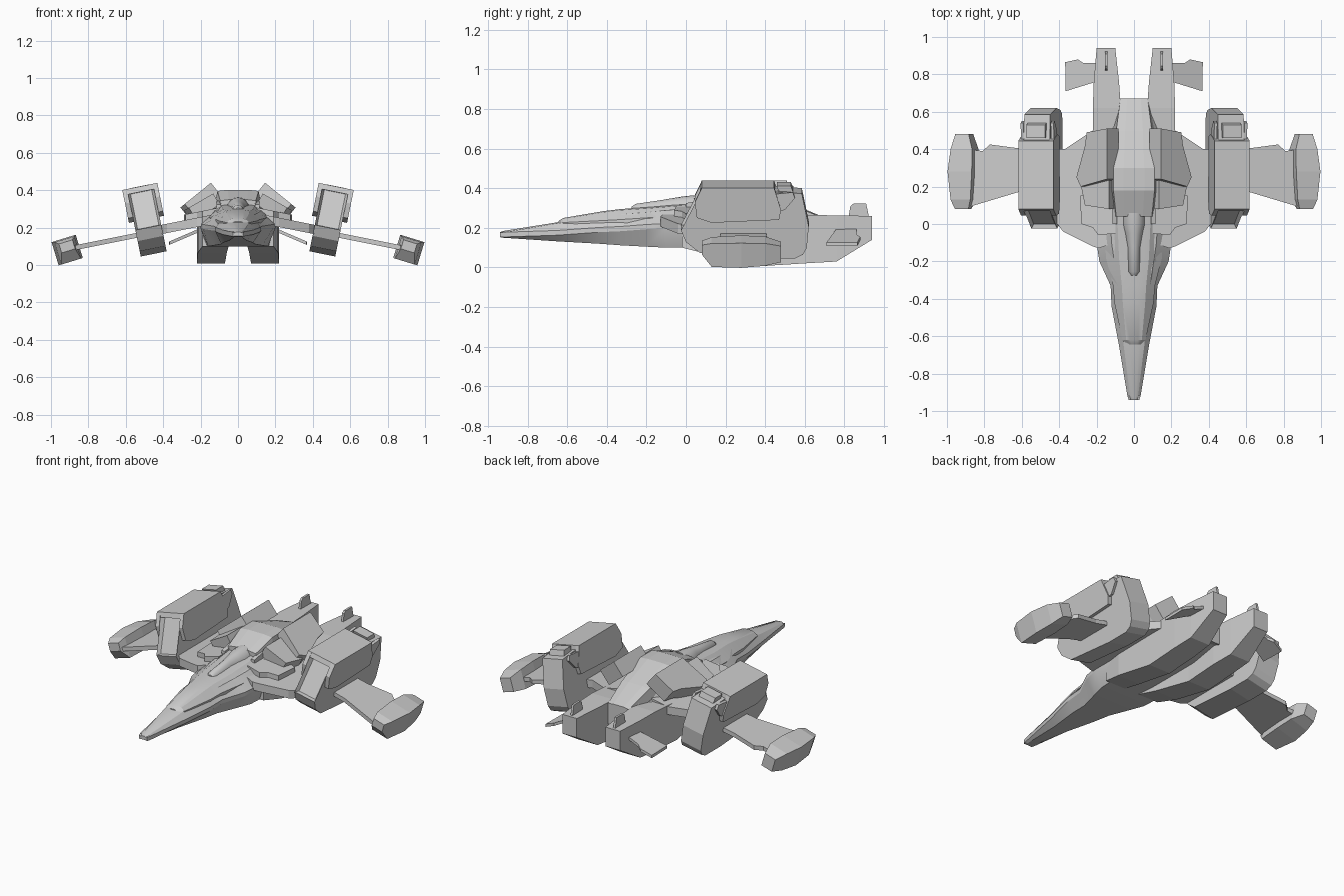
import bpy, bmesh, math
from mathutils import Matrix, Vector


def finish(name, bm, mirror=False, smooth=0, tilt=None):
    # tilt = (degrees, x, z): roll the part around a lengthwise axis
    if tilt:
        c = Vector((tilt[1], 0, tilt[2]))
        bmesh.ops.rotate(bm, verts=bm.verts, cent=c,
                         matrix=Matrix.Rotation(math.radians(tilt[0]), 3, 'Y'))
    me = bpy.data.meshes.new(name)
    bm.to_mesh(me)
    bm.free()
    ob = bpy.data.objects.new(name, me)
    bpy.context.collection.objects.link(ob)
    if mirror:
        ob.modifiers.new("mirror", 'MIRROR').use_mirror_merge = False
    if smooth:
        bpy.ops.object.select_all(action='DESELECT')
        ob.select_set(True)
        bpy.context.view_layer.objects.active = ob
        bpy.ops.object.shade_smooth_by_angle(angle=math.radians(smooth))
    return ob


def skin(rings):
    # closed solid through a list of equal-length rings
    bm = bmesh.new()
    vs = [[bm.verts.new(p) for p in r] for r in rings]
    n = len(rings[0])
    sides = []
    for a, b in zip(vs, vs[1:]):
        for i in range(n):
            j = (i + 1) % n
            sides.append(bm.faces.new((a[i], a[j], b[j], b[i])))
    bm.faces.new(vs[0])
    bm.faces.new(vs[-1])
    bmesh.ops.recalc_face_normals(bm, faces=bm.faces)
    return bm, sides


def box_loft(name, secs, **kw):
    # sections: y, x0, x1, z0, z1
    rings = [[(a, y, c), (b, y, c), (b, y, d), (a, y, d)] for y, a, b, c, d in secs]
    return finish(name, skin(rings)[0], **kw)


def hull(name, secs, **kw):
    # sections: y, bottom z, bottom half width, middle z, middle half width, top z, top half width
    rings = []
    for y, zb, wb, zm, wm, zt, wt in secs:
        half = [(wb, zb), (wm, zm - .012), (wm, zm + .012), (wt, zt - .006), (wt * .5, zt)]
        rings.append([(x, y, z) for x, z in half] + [(-x, y, z) for x, z in reversed(half)])
    return finish(name, skin(rings)[0], **kw)


def side_prism(name, pts, x0, x1, insets=(), **kw):
    # y,z profile extruded across x, with optional recessed edge faces
    bm, sides = skin([[(x, y, z) for y, z in pts] for x in (x0, x1)])
    for i in insets:
        bmesh.ops.inset_region(bm, faces=[sides[i]], thickness=.018, depth=-.022)
    return finish(name, bm, **kw)


def plate(name, pts, z0, slope, t, **kw):
    # x,y outline with thickness t, sloping along x
    rings = [[(x, y, z0 + slope * x + d) for x, y in pts] for d in (-t / 2, t / 2)]
    return finish(name, skin(rings)[0], **kw)


# Fuselage and raised canopy deck
hull("fuselage", [
    (-.94, .155, .015, .165, .028, .178, .018),
    (-.92, .150, .020, .166, .035, .185, .022),
    (-.65, .132, .045, .175, .080, .228, .055),
    (-.44, .120, .080, .190, .120, .262, .075),
    (-.33, .112, .090, .195, .125, .275, .085),
    (-.20, .105, .130, .205, .185, .285, .105),
    (-.10, .100, .160, .210, .200, .295, .120),
    (.10, .100, .170, .215, .200, .310, .130),
    (.45, .110, .130, .210, .180, .300, .110),
    (.67, .150, .070, .200, .075, .260, .070)], smooth=25)
hull("canopy", [
    (-.645, .20, .020, .215, .035, .234, .025),
    (-.62, .20, .045, .215, .062, .250, .042),
    (-.42, .20, .080, .225, .105, .284, .060),
    (-.33, .20, .085, .230, .112, .295, .065),
    (-.18, .20, .110, .240, .150, .305, .080),
    (.05, .20, .110, .250, .160, .325, .090)], smooth=25)

# Rounded dorsal hump
rings = []
for y, w, h in [(-.275, .018, .012), (-.255, .032, .026), (-.12, .038, .046),
                (-.05, .052, .058), (0, .065, .066), (.06, .065, .070)]:
    rings.append([(w * math.cos(math.pi * i / 10), y, .285 + (h + .01) * math.sin(math.pi * i / 10))
                  for i in range(11)])
finish("dorsal_hump", skin(rings)[0], smooth=40)

# Spine sloping down to the tail
hull("spine", [
    (.04, .22, .130, .28, .110, .350, .095),
    (.18, .22, .150, .28, .130, .402, .110),
    (.30, .22, .150, .28, .130, .402, .110),
    (.50, .18, .120, .26, .110, .335, .095),
    (.67, .13, .075, .20, .075, .265, .073)])

# Tilted shoulder blocks and wing root panels
plate("shoulder_block", [(.09, .24), (.27, .20), (.30, .25), (.24, .42), (.23, .49), (.09, .51)],
      .335, 0, .10, mirror=True, tilt=(39, .195, .335))
plate("front_shoulder_block", [(.10, .08), (.25, .10), (.28, .23), (.10, .26)],
      .305, 0, .07, mirror=True, tilt=(30, .195, .30))
plate("root_panel", [(.10, -.05), (.19, -.06), (.22, -.02), (.28, 0), (.29, .15), (.10, .2)],
      .31, -.2, .035, mirror=True)
box_loft("neck_rib", [(0, .09, .115, .25, .325), (.1, .09, .115, .25, .345)], mirror=True)

# Wings, inner and outer
plate("inner_wing", [(.10, -.10), (.19, -.13), (.22, -.12), (.38, -.04), (.41, 0),
                     (.50, .10), (.50, .40), (.37, .40), (.22, .50), (.10, .50)],
      .272, -.2, .05, mirror=True)
plate("outer_wing", [(.48, .18), (.62, .17), (.87, .095), (.89, .40), (.81, .39),
                     (.77, .425), (.62, .405), (.48, .41)],
      .267, -.2, .026, mirror=True)
box_loft("wingtip_pod", [
    (.08, .870, .945, .075, .125),
    (.13, .855, .965, .016, .140),
    (.28, .845, .980, .016, .146),
    (.40, .845, .965, .022, .140),
    (.48, .870, .945, .035, .120)], mirror=True, tilt=(17, .91, .078))

# Engine nacelles, tilted outwards, with recessed front intake
roll = (11.5, .4875, .24)
side_prism("engine_body", [(.085, .415), (-.025, .20), (.0, .14), (.07, .085), (.30, .065), (.40, .056),
                           (.55, .056), (.59, .075), (.61, .11), (.62, .22), (.585, .39), (.45, .40)],
           .417, .558, insets=(0,), mirror=True, tilt=roll)
side_prism("engine_cowl", [(.08, .424), (.045, .35), (.055, .27), (.13, .245), (.47, .26),
                           (.48, .31), (.445, .424)], .393, .417, mirror=True, tilt=roll)
side_prism("engine_outer_cowl", [(.08, .424), (.045, .35), (.055, .27), (.13, .245), (.47, .26),
                                 (.48, .31), (.445, .424)], .558, .584, mirror=True, tilt=roll)
side_prism("engine_roof", [(.08, .424), (.07, .395), (.45, .395), (.445, .424)],
           .417, .558, mirror=True, tilt=roll)
side_prism("engine_tail_block", [(.46, .425), (.53, .425), (.59, .25), (.50, .25)],
           .437, .538, mirror=True, tilt=roll)
for name, x in (("engine_outer_fin", .568), ("engine_inner_fin", .404)):
    side_prism(name, [(.44, .39), (.54, .40), (.55, .37), (.50, .31), (.46, .30)],
               x - .008, x + .008, mirror=True, tilt=roll)

# Twin tail booms with fins
box_loft("tail_boom", [
    (-.02, .05, .19, .10, .20),
    (.12, .06, .215, .065, .22),
    (.40, .07, .22, .008, .25),
    (.62, .07, .22, .022, .265),
    (.76, .08, .215, .03, .263),
    (.94, .10, .20, .14, .26)], mirror=True)
side_prism("tail_fin", [(.82, .25), (.83, .31), (.845, .322), (.91, .322), (.925, .25)],
           .141, .155, mirror=True)
plate("tail_winglet", [(.19, .76), (.22, .755), (.365, .71), (.368, .865), (.30, .88),
                       (.27, .86), (.19, .86)], .275, -.43, .018, mirror=True)
